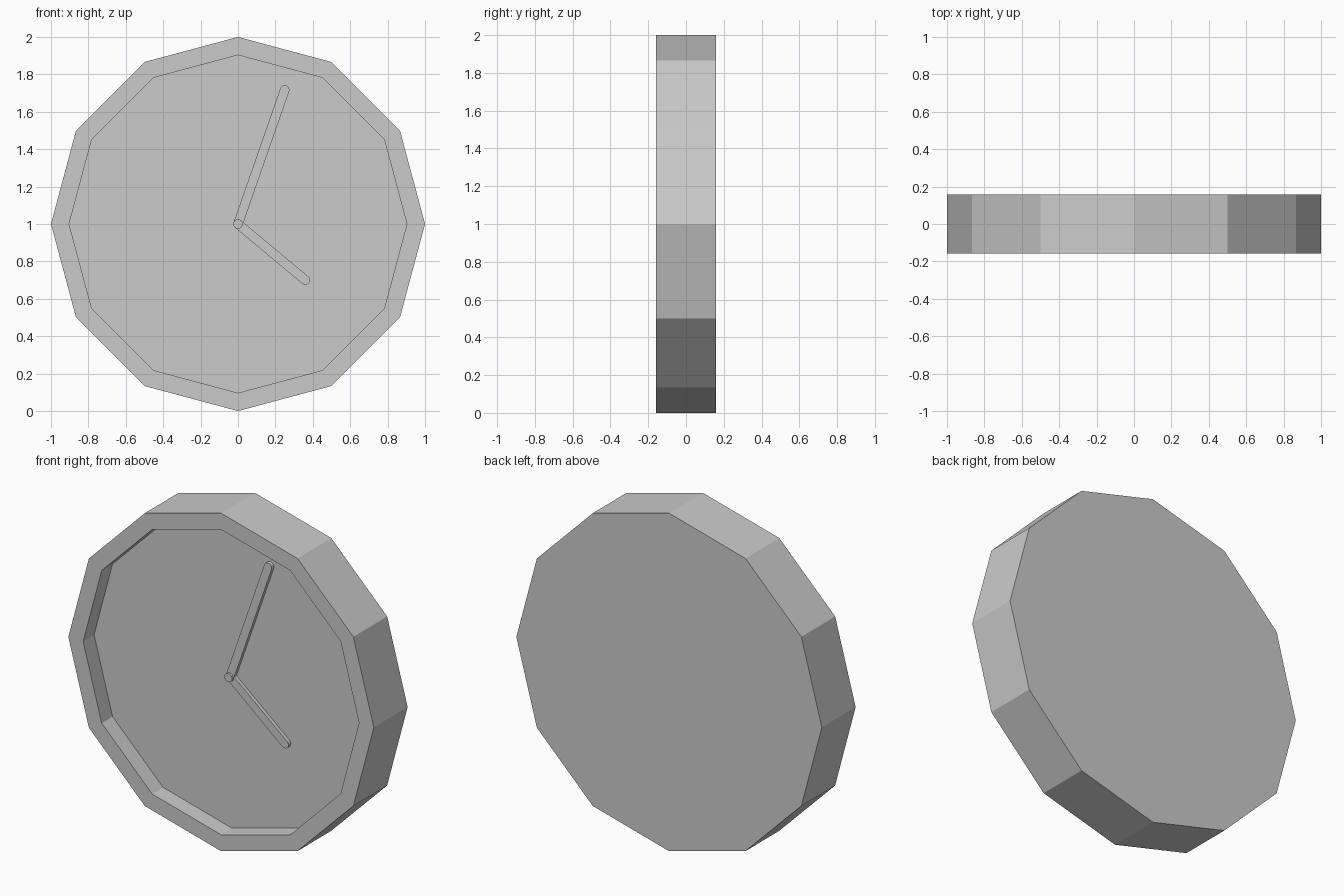
import bpy, bmesh
from math import cos, sin, pi, atan2, hypot

if "Cube" in bpy.data.objects:
    bpy.data.objects.remove(bpy.data.objects["Cube"])

FRONT, BACK, FLOOR = -0.158, 0.158, -0.056


def finish(name, bm):
    bmesh.ops.recalc_face_normals(bm, faces=bm.faces)
    me = bpy.data.meshes.new(name)
    bm.to_mesh(me)
    bm.free()
    ob = bpy.data.objects.new(name, me)
    bpy.context.collection.objects.link(ob)
    return ob


def lathe(name, profile, sides, cx=0.0, cz=1.0):
    """Stack of (radius, y) rings around the y axis, capped at both ends."""
    bm = bmesh.new()
    rings = [[bm.verts.new((cx + r * cos(2 * pi * i / sides), y,
                            cz + r * sin(2 * pi * i / sides)))
              for i in range(sides)] for r, y in profile]
    for a, b in zip(rings, rings[1:]):
        for i in range(sides):
            j = (i + 1) % sides
            bm.faces.new((a[i], a[j], b[j], b[i]))
    bm.faces.new(rings[0])
    bm.faces.new(rings[-1])
    return finish(name, bm)


def hand(name, tip_x, tip_z, r, y_front, y_back, steps=8):
    """Round-ended bar from the clock centre to the tip."""
    ang = atan2(tip_z - 1, tip_x)
    length = hypot(tip_x, tip_z - 1)
    pts = []
    for along, start in ((length, -pi / 2), (0, pi / 2)):
        for k in range(steps + 1):
            t = ang + start + pi * k / steps
            pts.append((along * cos(ang) + r * cos(t),
                        1 + along * sin(ang) + r * sin(t)))
    bm = bmesh.new()
    face = bm.faces.new([bm.verts.new((x, y_back, z)) for x, z in pts])
    ext = bmesh.ops.extrude_face_region(bm, geom=[face], use_keep_orig=True)
    verts = [v for v in ext["geom"] if isinstance(v, bmesh.types.BMVert)]
    bmesh.ops.translate(bm, verts=verts, vec=(0, y_front - y_back, 0))
    return finish(name, bm)


# twelve-sided case with raised rim and recessed dial
lathe("clock_case", [(1, BACK), (1, FRONT), (0.903, FRONT), (0.903, FLOOR)], 12)

# hands and centre pin
hand("minute_hand", 0.25, 1.717, 0.025, FLOOR - 0.022, FLOOR)
hand("hour_hand", 0.36, 0.70, 0.025, FLOOR - 0.022, FLOOR)
lathe("centre_pin", [(0.025, FLOOR), (0.025, FLOOR - 0.035)], 16)
